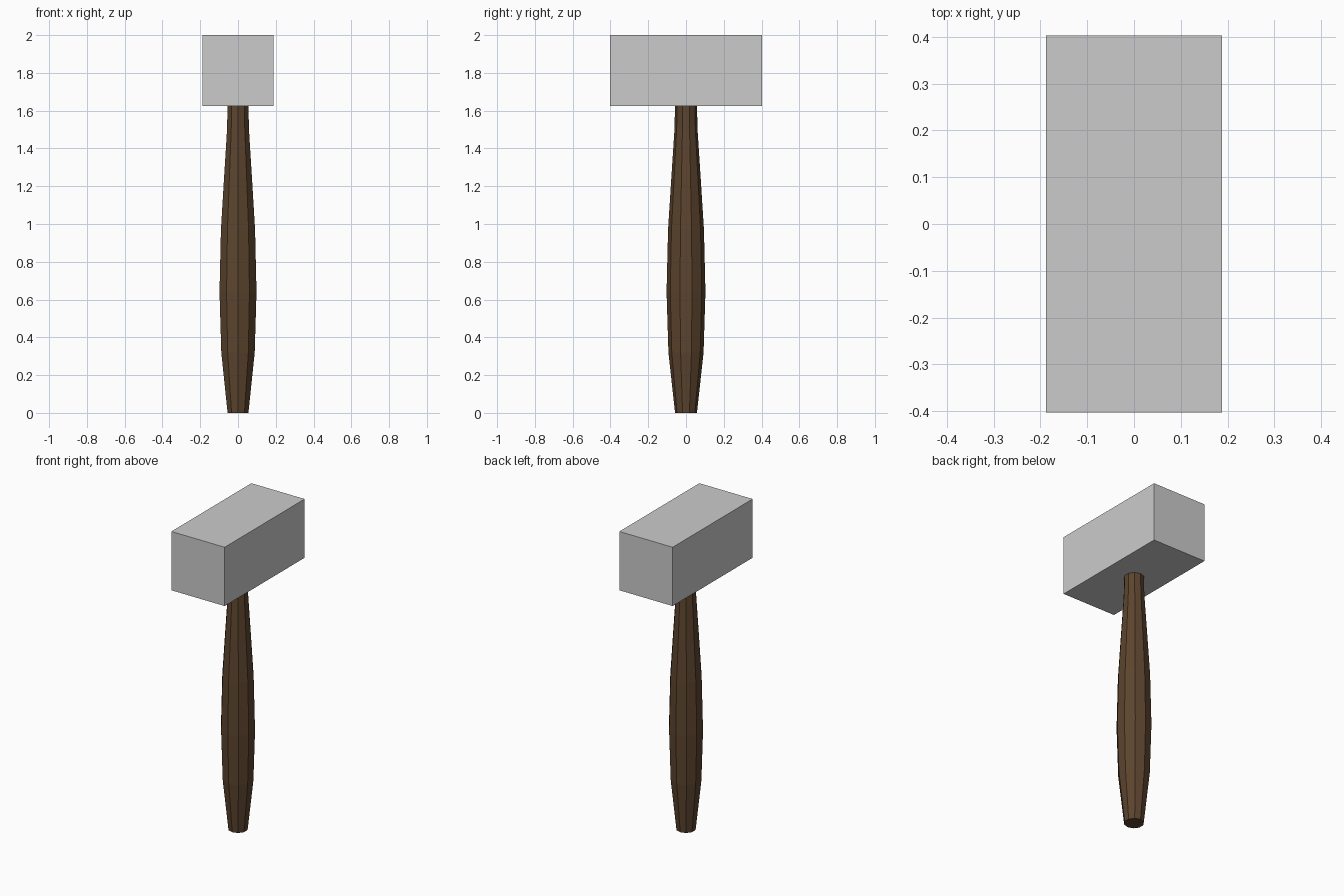
import bpy
import bmesh
from math import cos, sin, tau

default_cube = bpy.data.objects.get("Cube")
if default_cube:
    bpy.data.objects.remove(default_cube, do_unlink=True)


def make_material(name, rgb):
    mat = bpy.data.materials.new(name)
    mat.use_nodes = True
    color = (*rgb, 1.0)
    mat.diffuse_color = color
    mat.node_tree.nodes["Principled BSDF"].inputs["Base Color"].default_value = color
    return mat


def add_object(name, bm, mat):
    bmesh.ops.recalc_face_normals(bm, faces=bm.faces)
    mesh = bpy.data.meshes.new(name)
    bm.to_mesh(mesh)
    bm.free()
    mesh.materials.append(mat)
    obj = bpy.data.objects.new(name, mesh)
    bpy.context.collection.objects.link(obj)
    return obj


def lathe(name, profile, sides, mat):
    """Faceted turned shape from (radius, height) pairs, capped at both ends."""
    bm = bmesh.new()
    rings = []
    for radius, z in profile:
        angles = [tau * (i / sides + 0.25) for i in range(sides)]
        rings.append([bm.verts.new((radius * cos(a), radius * sin(a), z)) for a in angles])
    for low, high in zip(rings, rings[1:]):
        for i in range(sides):
            j = (i + 1) % sides
            bm.faces.new((low[i], low[j], high[j], high[i]))
    bm.faces.new(rings[0])
    bm.faces.new(rings[-1])
    return add_object(name, bm, mat)


def box(name, size, center, mat):
    bm = bmesh.new()
    bmesh.ops.create_cube(bm, size=1)
    bmesh.ops.scale(bm, vec=size, verts=bm.verts)
    bmesh.ops.translate(bm, vec=center, verts=bm.verts)
    return add_object(name, bm, mat)


steel = make_material("light grey metal", (0.6, 0.6, 0.6))
wood = make_material("dark brown wood", (0.107, 0.058, 0.027))

# Ten-sided handle, swollen at the grip
handle_profile = [(0.058, 0), (0.093, 0.32), (0.103, 0.64), (0.095, 0.97),
                  (0.078, 1.24), (0.061, 1.5), (0.058, 1.64)]
lathe("handle", handle_profile, 10, wood)

# Block head
box("hammer_head", (0.376, 0.806, 0.375), (0, 0, 1.8125), steel)
